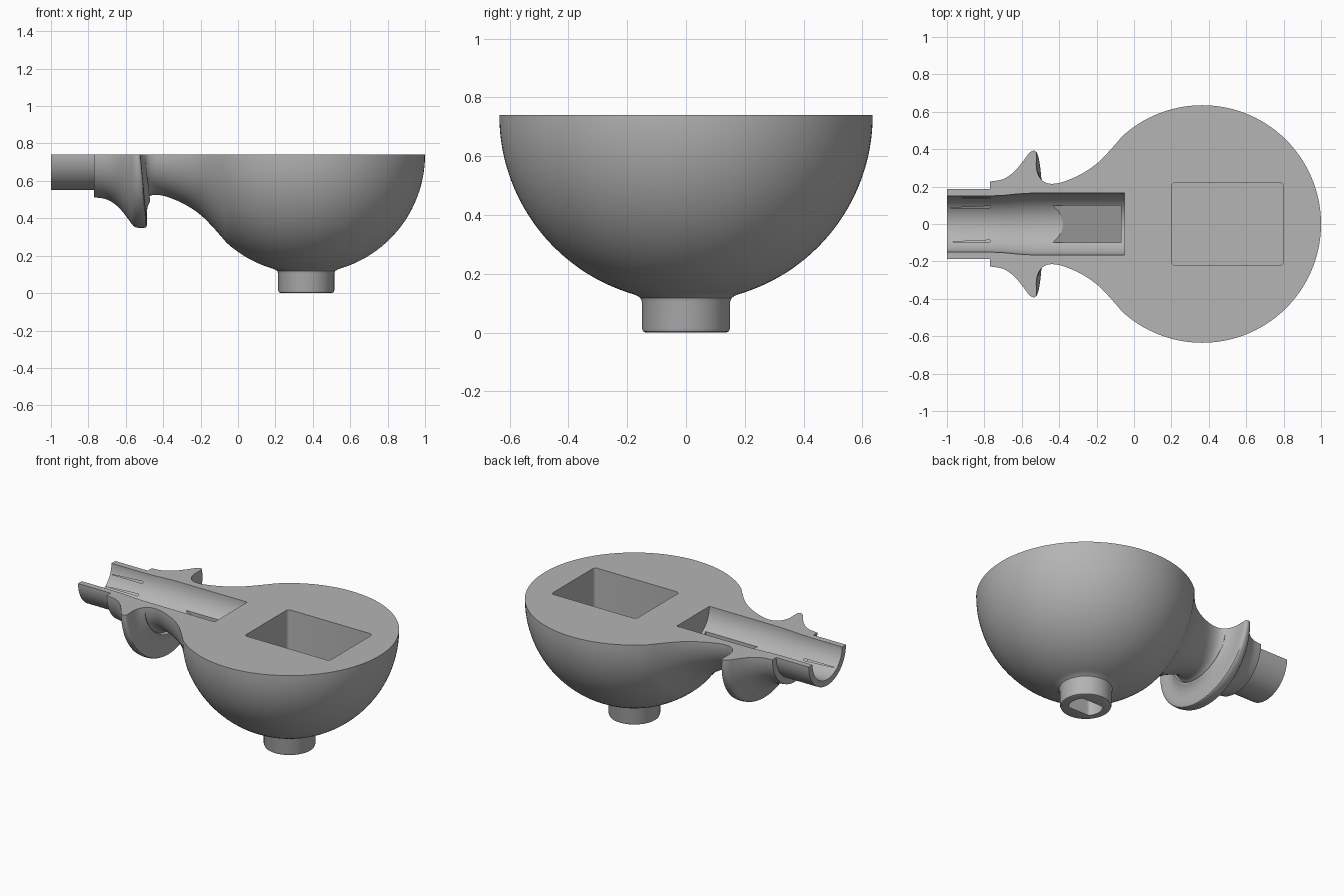
import bpy, bmesh
from math import sin, cos, pi, radians
from mathutils import Vector, Matrix

TOP = 0.74              # height of the flat cut face
BULB_X, BULB_R = 0.365, 0.635

if "Cube" in bpy.data.objects:
    bpy.data.objects.remove(bpy.data.objects["Cube"], do_unlink=True)

grey = bpy.data.materials.new("plain grey")
grey.use_nodes = True
colour = (0.46, 0.46, 0.46, 1)
grey.diffuse_color = colour
grey.node_tree.nodes["Principled BSDF"].inputs["Base Color"].default_value = colour


def finish(name, bm):
    bmesh.ops.remove_doubles(bm, verts=bm.verts, dist=1e-5)
    bmesh.ops.recalc_face_normals(bm, faces=bm.faces)
    mesh = bpy.data.meshes.new(name)
    bm.to_mesh(mesh)
    bm.free()
    mesh.materials.append(grey)
    obj = bpy.data.objects.new(name, mesh)
    bpy.context.collection.objects.link(obj)
    return obj


def smooth_curve(points, steps=5):
    """Catmull-Rom curve through the points."""
    pts = [Vector(p) for p in points]
    pts = [2 * pts[0] - pts[1]] + pts + [2 * pts[-1] - pts[-2]]
    out = []
    for a, b, c, d in zip(pts, pts[1:], pts[2:], pts[3:]):
        for i in range(steps):
            t = i / steps
            out.append(0.5 * (2 * b + (c - a) * t + (2 * a - 5 * b + 4 * c - d) * t * t
                              + (3 * b - a - 3 * c + d) * t ** 3))
    return out + [pts[-2]]


def lathe(name, place, profile, start, end, segments, cap=False):
    """Sweep a profile; place(point, angle) gives each position."""
    bm = bmesh.new()
    rows = []
    for i in range(segments + 1):
        angle = start + (end - start) * i / segments
        rows.append([bm.verts.new(place(p, angle)) for p in profile])
    for r, s in zip(rows, rows[1:]):
        for j in range(len(profile) - 1):
            bm.faces.new((r[j], r[j + 1], s[j + 1], s[j]))
    if cap:
        bm.faces.new(rows[0] + rows[-1][-2:0:-1])
    return finish(name, bm)


def prism(name, outline, offset):
    """Extrude a flat outline of 3D points."""
    bm = bmesh.new()
    face = bm.faces.new([bm.verts.new(p) for p in outline])
    new = bmesh.ops.extrude_face_region(bm, geom=[face])["geom"]
    bmesh.ops.translate(bm, vec=offset, verts=[v for v in new if isinstance(v, bmesh.types.BMVert)])
    return finish(name, bm)


def combine(target, other, operation):
    mod = target.modifiers.new(operation, "BOOLEAN")
    mod.operation, mod.solver, mod.object = operation, "EXACT", other
    bpy.context.view_layer.objects.active = target
    bpy.ops.object.modifier_apply(modifier=mod.name)
    bpy.data.objects.remove(other, do_unlink=True)


# Half body: spout, flared collar, neck and bulb
collar = smooth_curve([(-0.77, 0.227), (-0.70, 0.24), (-0.64, 0.28), (-0.59, 0.34),
                       (-0.56, 0.38), (-0.535, 0.392), (-0.522, 0.375), (-0.522, 0.30),
                       (-0.505, 0.25), (-0.47, 0.22), (-0.42, 0.216), (-0.36, 0.232),
                       (-0.28, 0.268), (-0.20, 0.322), (-0.13, 0.392), (-0.06, 0.472)])
bulb = [(BULB_X + BULB_R * cos(radians(a)), BULB_R * sin(radians(a))) for a in range(129, -1, -3)]
body_profile = [(-1, 0), (-1, 0.188), (-0.77, 0.188)] + [tuple(p) for p in collar] + bulb


def body_place(p, angle):
    x, r = p
    # the back of the collar thickens towards the underside
    weight = max(0, 1 - abs(x + 0.515) / 0.035) if r > 0.24 else 0
    return (x + 0.035 * min(1, weight * 1.5) * sin(angle), r * cos(angle), TOP - r * sin(angle))


body = lathe("half_body", body_place, body_profile, 0, pi, 72, cap=True)

# Foot with a fillet into the bulb
foot_profile = [(0, 0), (0.135, 0), (0.146, 0.004), (0.15, 0.015), (0.15, 0.105),
                (0.155, 0.118), (0.165, 0.125), (0.185, 0.133), (0.15, 0.18), (0, 0.2)]
foot = lathe("foot", lambda p, a: (BULB_X + p[0] * cos(a), p[0] * sin(a), p[1]),
             foot_profile, 0, 2 * pi, 64)
combine(body, foot, "UNION")

# Bore along the spout
bore_profile = [(-1.1, 0), (-1.1, 0.15), (-0.77, 0.15), (-0.70, 0.153), (-0.62, 0.161),
                (-0.55, 0.165), (-0.05, 0.165), (-0.05, 0)]
bore = lathe("bore_cutter", lambda p, a: (p[0], p[1] * cos(a), TOP + p[1] * sin(a)),
             bore_profile, 0, 2 * pi, 72)
combine(body, bore, "DIFFERENCE")

# Sloping recess in the bore floor
ramp = prism("ramp_cutter", [(-0.47, -0.1, 0.629), (-0.07, -0.1, 0.389), (-0.07, -0.1, 0.66),
                             (-0.47, -0.1, 0.66)], (0, 0.2, 0))
combine(body, ramp, "DIFFERENCE")

# Rectangular compartment with rounded upright corners
outline = []
for i, (sx, sy) in enumerate([(1, 1), (-1, 1), (-1, -1), (1, -1)]):
    for k in range(5):
        a = (i + k / 4) * pi / 2
        outline.append((0.5 + sx * 0.28 + 0.02 * cos(a), sy * 0.2 + 0.02 * sin(a), 0.39))
combine(body, prism("compartment_cutter", outline, (0, 0, 0.5)), "DIFFERENCE")

# Round hole with two flats under the foot
hole = [(BULB_X + 0.1 * cos(a), max(-0.065, min(0.065, 0.1 * sin(a))), -0.1)
        for a in [2 * pi * i / 48 for i in range(48)]]
combine(body, prism("foot_hole_cutter", hole, (0, 0, 0.3)), "DIFFERENCE")

# Smooth shading with sharp cut edges
bpy.context.view_layer.objects.active = body
body.select_set(True)
bpy.ops.object.shade_smooth_by_angle(angle=radians(30))
